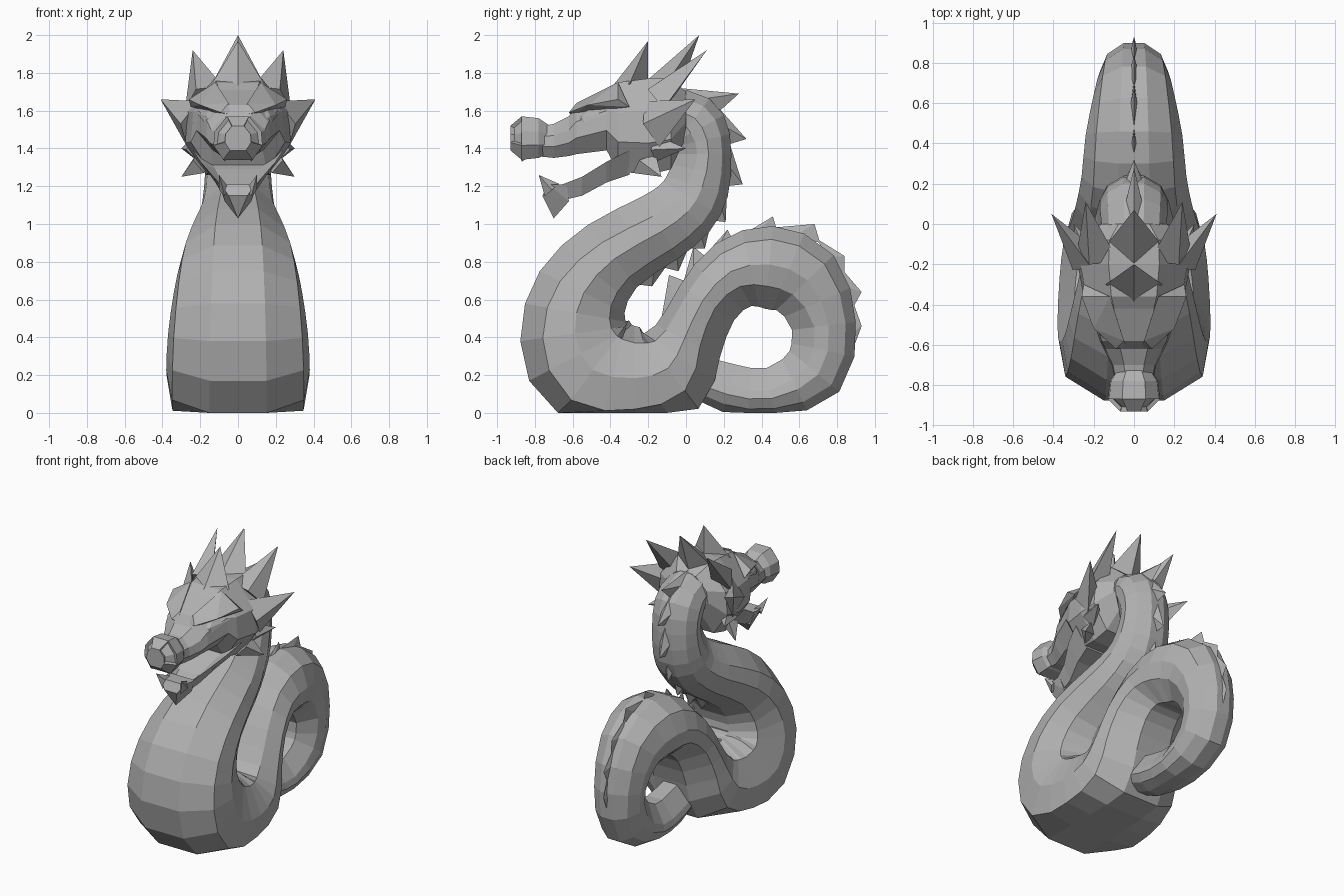
import bpy
import bmesh
from mathutils import Vector

if "Cube" in bpy.data.objects:
    bpy.data.objects.remove(bpy.data.objects["Cube"], do_unlink=True)

STONE = (0.44, 0.44, 0.44, 1)
stone = bpy.data.materials.new("grey stone")
stone.use_nodes = True
stone.diffuse_color = STONE
stone.node_tree.nodes["Principled BSDF"].inputs["Base Color"].default_value = STONE


def finish(name, bm):
    """Turn a bmesh into a flat shaded stone object."""
    bmesh.ops.recalc_face_normals(bm, faces=bm.faces)
    mesh = bpy.data.meshes.new(name)
    bm.to_mesh(mesh)
    bm.free()
    mesh.materials.append(stone)
    obj = bpy.data.objects.new(name, mesh)
    bpy.context.collection.objects.link(obj)
    return obj


def loft(rings):
    """Skin a list of equal rings of points and cap both ends."""
    bm = bmesh.new()
    loops = [[bm.verts.new(p) for p in ring] for ring in rings]
    for a, b in zip(loops, loops[1:]):
        for i in range(len(a)):
            j = (i + 1) % len(a)
            bm.faces.new((a[i], a[j], b[j], b[i]))
    bm.faces.new(loops[0])
    bm.faces.new(loops[-1])
    bmesh.ops.recalc_face_normals(bm, faces=bm.faces)
    bm.normal_update()
    return bm


def hull(name, points):
    """Faceted solid around a few points."""
    bm = bmesh.new()
    for p in points:
        bm.verts.new(p)
    result = bmesh.ops.convex_hull(bm, input=bm.verts)
    loose = set(result["geom_interior"]) | set(result["geom_unused"])
    bmesh.ops.delete(bm, geom=[v for v in loose if isinstance(v, bmesh.types.BMVert)], context="VERTS")
    return finish(name, bm)


def pair(name, points):
    """The same solid on the left (+x) and on the right (-x)."""
    for side, sign in (("left", 1), ("right", -1)):
        hull(side + "_" + name, [(sign * x, y, z) for x, y, z in points])


def horn_points(base, tip, across, thick):
    """Diamond based spike: across is the half width vector, thick the half depth."""
    base, tip, across = Vector(base), Vector(tip), Vector(across)
    depth = (tip - base).cross(across).normalized() * thick
    return [base + across, base - across, base + depth, base - depth, tip]


def mirrored(half):
    return half + [(-a, b) for a, b in reversed(half)]


# Coiled body: path y, path z, half thickness, half width
PATH = [Vector(row) for row in (
    (-0.2, 1.56, 0.12, 0.14), (-0.02, 1.56, 0.15, 0.16), (0.06, 1.5, 0.16, 0.17),
    (0.09, 1.37, 0.15, 0.17), (0.06, 1.2, 0.17, 0.18), (-0.01, 1.08, 0.18, 0.2),
    (-0.14, 0.98, 0.19, 0.24), (-0.39, 0.83, 0.21, 0.3), (-0.55, 0.64, 0.25, 0.34),
    (-0.59, 0.42, 0.29, 0.37), (-0.49, 0.23, 0.32, 0.38), (-0.27, 0.18, 0.28, 0.37),
    (-0.09, 0.23, 0.26, 0.35), (0.01, 0.38, 0.19, 0.32), (0.11, 0.58, 0.17, 0.29),
    (0.25, 0.73, 0.19, 0.26), (0.44, 0.77, 0.22, 0.24), (0.63, 0.69, 0.21, 0.2),
    (0.73, 0.46, 0.17, 0.17), (0.68, 0.22, 0.17, 0.16), (0.45, 0.11, 0.13, 0.15),
    (0.23, 0.13, 0.13, 0.14), (0.06, 0.2, 0.11, 0.13),
)]
BELLY_DEPTH = 0.12

# Smooth the path with a curved midpoint between each two stations
stations = []
for i in range(len(PATH) - 1):
    before, after = PATH[max(i - 1, 0)], PATH[min(i + 2, len(PATH) - 1)]
    stations += [PATH[i], ((PATH[i] + PATH[i + 1]) * 9 - before - after) / 16]
stations.append(PATH[-1])

rings = []
for i, (y, z, thick, wide) in enumerate(stations):
    before, after = stations[max(i - 1, 0)], stations[min(i + 1, len(stations) - 1)]
    along = Vector((after[0] - before[0], after[1] - before[1])).normalized()
    # Belly plate, its crease, the flank and the rounded back
    crease = 1 - BELLY_DEPTH / thick
    section = mirrored([(0.4, 1), (0.92, crease), (1, (crease - 0.6) / 2), (0.78, -0.68), (0.3, -1)])
    rings.append([(x * wide, y + along.y * n * thick, max(0, z - along.x * n * thick))
                  for x, n in section])
finish("coiled_body", loft(rings))

# Back fins: start, end and tip of each, as y and z pairs
NECK_FINS = [
    ((-0.04, 1.72), (0.18, 1.6), (0.28, 1.69)), ((0.16, 1.63), (0.22, 1.42), (0.32, 1.45)),
    ((0.23, 1.43), (0.21, 1.2), (0.3, 1.21)), ((0.22, 1.24), (0.13, 1.02), (0.21, 1.01)),
    ((0.14, 1.04), (0.01, 0.87), (0.1, 0.87)), ((0.02, 0.89), (-0.12, 0.77), (-0.04, 0.75)),
    ((-0.08, 0.81), (-0.26, 0.68), (-0.18, 0.67)),
]
TAIL_FINS = [
    ((-0.13, 0.5), (-0.01, 0.7), (-0.09, 0.73)), ((-0.02, 0.67), (0.1, 0.83), (0.04, 0.88)),
    ((0.06, 0.79), (0.25, 0.91), (0.22, 0.97)), ((0.23, 0.9), (0.48, 0.97), (0.46, 1.04)),
    ((0.45, 0.98), (0.71, 0.9), (0.68, 1.0)), ((0.68, 0.93), (0.84, 0.72), (0.84, 0.83)),
    ((0.8, 0.79), (0.88, 0.55), (0.93, 0.64)), ((0.88, 0.6), (0.84, 0.22), (0.93, 0.46)),
]
for label, fins, wide in (("neck_fin", NECK_FINS, 0.05), ("tail_fin", TAIL_FINS, 0.02)):
    for start, end, tip in fins:
        mid = (Vector(start) + Vector(end)) / 2
        hull(label, [(0, *start), (0, *end), (wide, *mid), (-wide, *mid), (0, *tip)])

# Skull: y, half width, bottom, top
SKULL = [
    (-0.8, 0.09, 1.36, 1.51), (-0.7, 0.11, 1.35, 1.53), (-0.62, 0.15, 1.36, 1.57),
    (-0.58, 0.17, 1.37, 1.63), (-0.42, 0.22, 1.39, 1.71), (-0.36, 0.25, 1.28, 1.75),
    (-0.2, 0.28, 1.26, 1.77), (-0.08, 0.27, 1.29, 1.77), (0.0, 0.17, 1.46, 1.7),
]


def skull_ring(y, wide, low, high):
    section = mirrored([(0.45, 1), (0.95, 0.66), (1, 0.33), (0.6, 0)])
    return [(x * wide, y, low + t * (high - low)) for x, t in section]


finish("skull", loft([skull_ring(*row) for row in SKULL]))

# Nose with sunken nostrils
NOSE = [
    (-0.72, 0.08, 1.38, 1.52), (-0.78, 0.12, 1.35, 1.56),
    (-0.87, 0.13, 1.34, 1.57), (-0.93, 0.07, 1.39, 1.52),
]
nose = loft([skull_ring(*row) for row in NOSE])
nostrils = [f for f in nose.faces
            if f.normal.y < -0.3 and abs(f.normal.x) > 0.3
            and f.calc_center_median().z > 1.44]
bmesh.ops.inset_region(nose, faces=nostrils, thickness=0.012, depth=-0.02)
finish("nose", nose)

# Lower jaw with a hollow top: y, half width, bottom, top
JAW = [
    (-0.3, 0.24, 1.26, 1.39), (-0.42, 0.2, 1.22, 1.33),
    (-0.55, 0.13, 1.15, 1.25), (-0.68, 0.09, 1.12, 1.2),
]
finish("lower_jaw", loft([
    [(w, y, top), (0.6 * w, y, low), (-0.6 * w, y, low),
     (-w, y, top), (-0.6 * w, y, top - 0.04), (0.6 * w, y, top - 0.04)]
    for y, w, low, top in JAW]))
hull("chin", [(sign * x, y, z) for sign in (1, -1) for x, y, z in (
    (0.1, -0.63, 1.21), (0.09, -0.73, 1.21), (0.05, -0.76, 1.15), (0.07, -0.62, 1.12),
    (0, -0.7, 1.03))])

# Fangs
pair("lower_fang", horn_points((0.07, -0.71, 1.18), (0.1, -0.78, 1.26), (0.03, 0, 0), 0.05))
pair("upper_fang", horn_points((0.07, -0.85, 1.38), (0.07, -0.87, 1.33), (0.03, 0, 0), 0.04))

# Brows and eyes
pair("brow", [(0.04, -0.61, 1.58), (0.09, -0.62, 1.59), (0.05, -0.58, 1.64),
              (0.2, -0.52, 1.63), (0.26, -0.36, 1.66), (0.25, -0.3, 1.62),
              (0.12, -0.36, 1.75), (0.12, -0.57, 1.59)])
pair("eye", [(0.1, -0.6, 1.56), (0.17, -0.55, 1.57), (0.18, -0.54, 1.54),
             (0.22, -0.4, 1.59), (0.15, -0.5, 1.62), (0.14, -0.58, 1.54)])

# Crown and cheek horns
hull("front_crest", [(0.14, -0.3, 1.74), (-0.14, -0.3, 1.74), (0, -0.42, 1.69),
                     (0, -0.2, 1.74), (0, -0.2, 1.97)])
hull("centre_horn", horn_points((0, -0.12, 1.72), (0, 0.07, 2), (0.15, 0, 0), 0.09))
pair("crown_horn", horn_points((0.18, -0.15, 1.67), (0.24, 0.11, 1.92), (0.1, 0.03, -0.06), 0.08))
pair("ear_horn", horn_points((0.24, -0.18, 1.53), (0.41, 0.05, 1.66), (0.03, 0.04, -0.12), 0.08))
pair("cheek_horn", horn_points((0.22, -0.16, 1.4), (0.3, 0.0, 1.4), (0.01, 0, 0.07), 0.06))
pair("jaw_horn", horn_points((0.2, -0.22, 1.32), (0.3, -0.13, 1.25), (0.02, 0.06, 0.05), 0.05))
